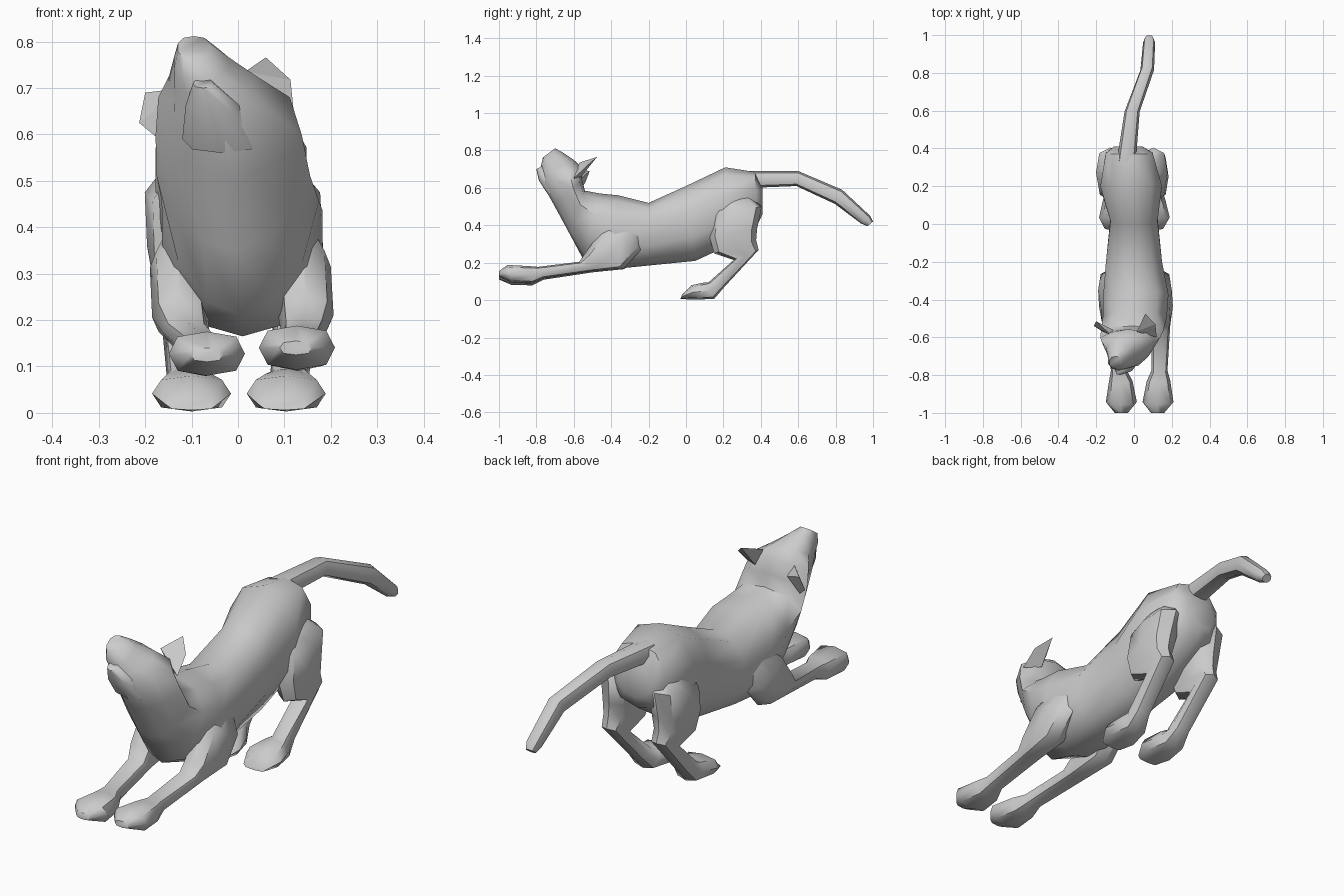
import bpy, bmesh
from math import sin, cos, pi, copysign, radians
from mathutils import Vector


def finish(name, bm, smooth=50):
    bmesh.ops.recalc_face_normals(bm, faces=bm.faces)
    me = bpy.data.meshes.new(name)
    bm.to_mesh(me)
    bm.free()
    ob = bpy.data.objects.new(name, me)
    bpy.context.collection.objects.link(ob)
    bpy.ops.object.select_all(action='DESELECT')
    ob.select_set(True)
    bpy.context.view_layer.objects.active = ob
    if smooth:
        bpy.ops.object.shade_smooth_by_angle(angle=radians(smooth))
    return ob


def loft(name, sections, n=10, power=0.85):
    """Section: top y, z, bottom y, z, half width, centre x, optional narrowing of the bottom."""
    bm = bmesh.new()
    rings = []
    for ty, tz, by, bz, hw, cx, *narrow in sections:
        mid = Vector((cx, (ty + by) / 2, (tz + bz) / 2))
        up = Vector((0, (ty - by) / 2, (tz - bz) / 2))
        taper = narrow[0] if narrow else 0
        ring = []
        for i in range(n):
            a = 2 * pi * i / n
            c, s = (copysign(abs(f) ** power, f) for f in (cos(a), sin(a)))
            side = Vector((hw * (1 + taper * min(c, 0.3)), 0, 0))
            ring.append(bm.verts.new(mid + up * c + side * s))
        rings.append(ring)
    for r, q in zip(rings, rings[1:]):
        for i in range(n):
            j = (i + 1) % n
            bm.faces.new((r[i], r[j], q[j], q[i]))
    bm.faces.new(rings[0])
    bm.faces.new(rings[-1])
    return finish(name, bm)


def hull(name, points):
    bm = bmesh.new()
    for p in points:
        bm.verts.new(p)
    bmesh.ops.convex_hull(bm, input=bm.verts)
    return finish(name, bm, 0)


# One skin from rump through chest and neck to the upturned muzzle
loft("body_and_head", [
    (.41, .60, .41, .46, .08, -.03),
    (.37, .685, .38, .40, .13, -.025),
    (.21, .71, .18, .27, .17, -.015),
    (.00, .61, .05, .21, .13, 0),
    (-.20, .52, -.20, .185, .155, 0),
    (-.36, .56, -.40, .165, .18, .01),
    (-.46, .57, -.545, .21, .16, .005, .35),
    (-.54, .585, -.62, .35, .152, -.01, .45),
    (-.555, .64, -.705, .507, .145, -.02, .45),
    (-.557, .71, -.765, .615, .132, -.03, .4),
    (-.60, .75, -.77, .675, .092, -.055, .2),
    (-.66, .79, -.775, .72, .06, -.08),
    (-.70, .812, -.765, .763, .036, -.095),
])
loft("lower_jaw", [
    (-.66, .62, -.735, .56, .085, -.035),
    (-.72, .685, -.787, .64, .058, -.055),
    (-.765, .72, -.80, .70, .022, -.075),
], n=8)

# Ears: thin wedges swept backwards
hull("right_ear", [(.015, -.57, .735), (.12, -.60, .65), (.113, -.53, .718),
                   (.06, -.475, .766), (.05, -.56, .66)])
hull("left_ear", [(-.12, -.59, .70), (-.165, -.57, .585), (-.213, -.54, .625),
                  (-.20, -.515, .69), (-.11, -.56, .65)])

# Legs: shared side profiles, with separate centre x and paw height per side
front = [
    (-.36, .44, -.24, .39, .03),
    (-.46, .36, -.24, .27, .06),
    (-.54, .25, -.33, .17, .06),
    (-.57, .205, -.50, .155, .05),
    (-.79, .178, -.76, .118, .042),
    (-.84, .182, -.82, .09, .062),
    (-.955, .188, -.93, .093, .082),
    (-1.0, .155, -1.0, .125, .035),
]
hind = [
    (.19, .56, .34, .56, .035),
    (.14, .45, .405, .50, .075),
    (.125, .34, .38, .38, .068),
    (.15, .25, .375, .32, .055),
    (.255, .215, .388, .268, .045),
    (.12, .095, .205, .07, .042),
    (.10, .095, .15, .006, .06),
    (.03, .08, .04, .003, .085),
    (-.02, .03, -.03, .006, .055),
]


def leg(name, profile, xs, drop=0):
    last = len(profile) - 1
    rows = []
    for k, ((ty, tz, by, bz, hw), x) in enumerate(zip(profile, xs)):
        d = drop * k / last
        rows.append((ty, tz - d, by, bz - d, hw, x))
    loft(name, rows, n=8, power=0.75)


leg("right_front_leg", front, (.115, .14, .146, .142, .135, .13, .127, .125))
leg("left_front_leg", front, (-.11, -.13, -.125, -.112, -.08, -.07, -.067, -.067), .015)
leg("right_hind_leg", hind, (.07, .102, .115, .122, .122, .112, .107, .104, .10))
leg("left_hind_leg", hind, (-.10, -.126, -.128, -.128, -.124, -.112, -.105, -.10, -.10))

# Tail
loft("tail", [
    (.33, .69, .35, .60, .05, -.04),
    (.60, .69, .59, .61, .04, -.01),
    (.835, .59, .795, .515, .036, .07),
    (.985, .45, .935, .41, .032, .08),
    (1.0, .42, .97, .395, .022, .08),
], n=8)
